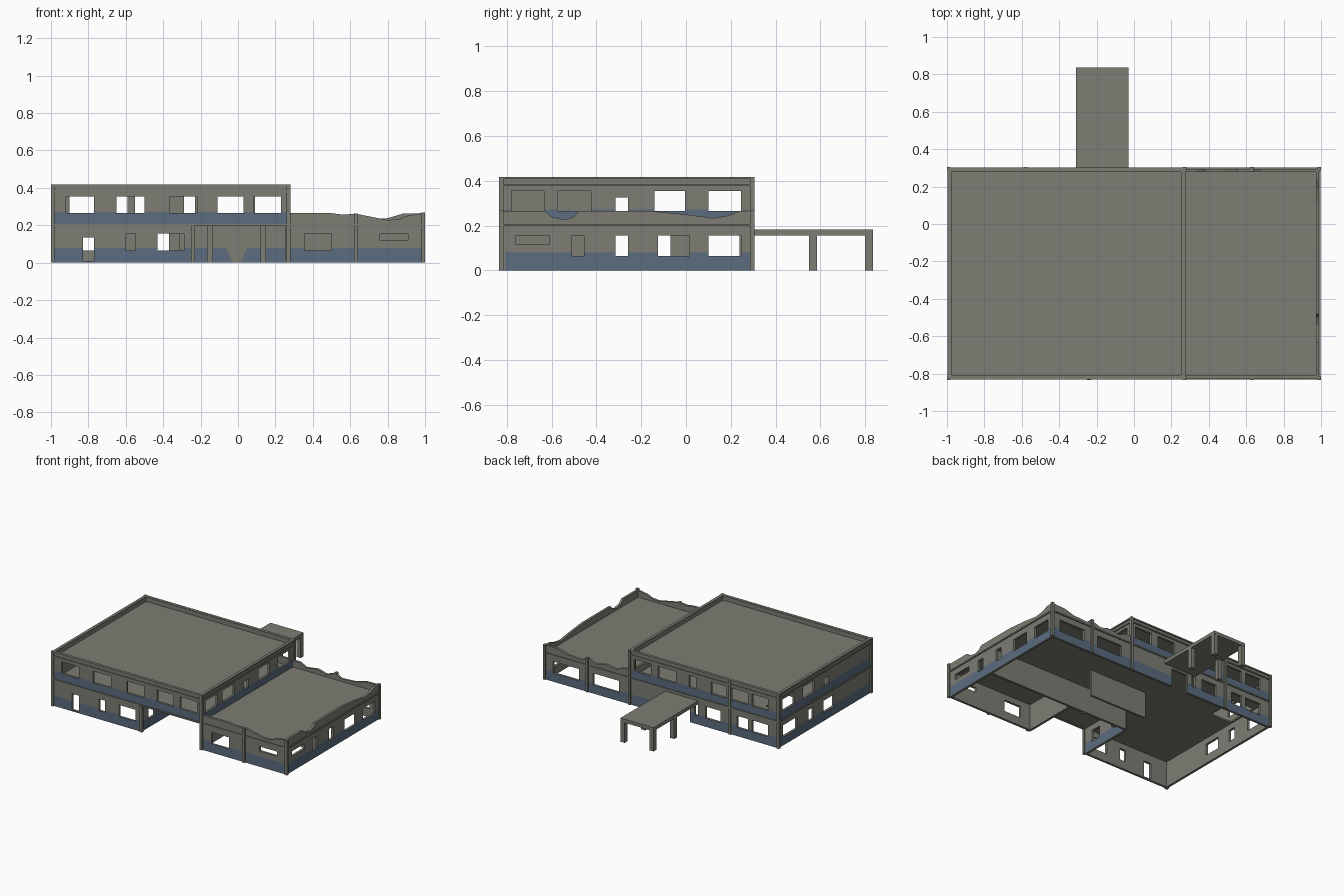
import bpy, bmesh

if "Cube" in bpy.data.objects:
    bpy.data.objects.remove(bpy.data.objects["Cube"])


def material(name, rgb):
    m = bpy.data.materials.new(name)
    m.diffuse_color = (*rgb, 1)
    m.use_nodes = True
    m.node_tree.nodes["Principled BSDF"].inputs["Base Color"].default_value = m.diffuse_color
    return m


BLUE = material("faded blue paint", (0.105, 0.15, 0.215))
GRAY = material("weathered concrete", (0.205, 0.205, 0.175))
T = 0.018  # wall thickness


def finish(name, bm, mats):
    me = bpy.data.meshes.new(name)
    bm.to_mesh(me)
    bm.free()
    ob = bpy.data.objects.new(name, me)
    bpy.context.collection.objects.link(ob)
    for m in mats:
        me.materials.append(m)
    return ob


def box(name, x0, x1, y0, y1, z0, z1, mat=GRAY):
    bm = bmesh.new()
    bmesh.ops.create_cube(bm, size=1)
    for v in bm.verts:
        v.co = ((x0 if v.co.x < 0 else x1), (y0 if v.co.y < 0 else y1), (z0 if v.co.z < 0 else z1))
    return finish(name, bm, [mat])


def panel(name, axis, side, c, a0, a1, b0, b1, holes=(), band=-9, thick=T):
    """Pierced plate normal to an axis; outer face at c, blue below the band."""
    us = sorted({a0, a1, *[h[0] for h in holes], *[h[1] for h in holes]})
    vs = sorted({b0, b1, *[h[2] for h in holes], *[h[3] for h in holes]} | ({band} if band > b0 else set()))
    place = {"x": lambda u, v: (c, u, v), "y": lambda u, v: (u, c, v), "z": lambda u, v: (u, v, c)}[axis]
    bm = bmesh.new()
    grid = {(u, v): bm.verts.new(place(u, v)) for u in us for v in vs}
    for u, u2 in zip(us, us[1:]):
        for v, v2 in zip(vs, vs[1:]):
            mu, mv = (u + u2) / 2, (v + v2) / 2
            if any(h[0] < mu < h[1] and h[2] < mv < h[3] for h in holes):
                continue
            f = bm.faces.new([grid[k] for k in ((u, v), (u2, v), (u2, v2), (u, v2))])
            f.normal_update()
            if getattr(f.normal, axis) * side < 0:
                f.normal_flip()
            f.material_index = 0 if mv < band else 1
    loose = [v for v in bm.verts if not v.link_faces]
    bmesh.ops.delete(bm, geom=loose, context='VERTS')
    ob = finish(name, bm, [BLUE, GRAY])
    s = ob.modifiers.new("thickness", 'SOLIDIFY')
    s.thickness, s.offset = thick, -1
    s.material_offset = s.material_offset_rim = 1  # inner side stays concrete
    return ob


def profile(name, axis, c0, c1, pts):
    """Outline in a vertical plane, extruded from c0 to c1 along the axis."""
    bm = bmesh.new()
    vs = [bm.verts.new((c0, u, z) if axis == "x" else (u, c0, z)) for u, z in pts]
    f = bm.faces.new(vs)
    r = bmesh.ops.extrude_face_region(bm, geom=[f])
    d = (c1 - c0, 0, 0) if axis == "x" else (0, c1 - c0, 0)
    bmesh.ops.translate(bm, vec=d, verts=[g for g in r["geom"] if isinstance(g, bmesh.types.BMVert)])
    bmesh.ops.recalc_face_normals(bm, faces=bm.faces)
    return finish(name, bm, [GRAY])


def row(spans, z0, z1):
    return [(a, b, z0, z1) for a, b in spans]


L, R, F, B, M = -0.99, 0.99, -0.825, 0.295, 0.27  # outer wall planes and step
G0, G1, U0, U1 = 0.065, 0.155, 0.265, 0.355       # window heights
E = 0.08                                         # ground paint line
P = 0.272                                        # upper paint line

# Ground floor outer walls
panel("front_wall_left", "y", -1, F, L, -0.24, 0, 0.2,
      [(-0.83, -0.77, 0.01, 0.135)] + row([(-0.6, -0.55), (-0.43, -0.29)], G0, G1), E)
panel("front_wall_right", "y", -1, F, 0.26, R, 0, 0.2,
      [(0.355, 0.5, G0, G1), (0.76, 0.91, 0.12, G1)], E)
panel("right_wall", "x", 1, R, F, B, 0, 0.2,
      [(-0.76, -0.61, 0.115, G1)] + row([(-0.51, -0.455), (-0.315, -0.26), (-0.125, 0.015), (0.1, 0.245)], G0, G1), E)
panel("left_wall", "x", -1, L, F, B, 0, 0.2,
      row([(-0.38, -0.25), (-0.13, -0.07), (0.07, 0.24)], G0, G1), E)
panel("back_wall", "y", 1, B, L, R, 0, 0.2,
      row([(-0.9, -0.765), (-0.73, -0.64), (-0.5, -0.37), (-0.31, -0.28), (0.36, 0.58), (0.7, 0.92)], G0, G1)
      + [(-0.24, -0.1, 0, 0.14)], E)

# Recessed front entrance and inner walls
panel("recess_left_wall", "x", 1, -0.24, F, -0.39, 0, 0.2, [(-0.74, -0.66, G0, G1)], E)
panel("recess_right_wall", "x", -1, 0.25, F, -0.39, 0, 0.2, (), E)
panel("recess_back_wall", "y", -1, -0.39, -0.24, 0.25, 0, 0.2, (), E)
panel("inner_wall", "y", -1, -0.39, 0.25, R - T, 0, 0.2)
panel("hall_wall", "y", -1, -0.18, -0.24, 0.25, 0, 0.2)
for x in (-0.15, 0.135):
    box("recess_pilaster", x - 0.015, x + 0.015, -0.41, -0.385, 0, 0.2)
profile("bare_paint_patch", "y", -0.394, -0.389,
        [(-0.025, 0), (0.01, 0), (0.03, 0.03), (0.035, 0.06), (0.055, 0.081), (-0.07, 0.081), (-0.05, 0.06), (-0.045, 0.03)])

# Upper floor walls
panel("upper_front_wall", "y", -1, F, L, M, 0.2, 0.415,
      row([(-0.92, -0.77), (-0.65, -0.5), (-0.365, -0.22), (-0.11, 0.03), (0.085, 0.23)], U0, U1), P)
panel("upper_back_wall", "y", 1, B, L, M, 0.2, 0.415,
      row([(-0.9, -0.765), (-0.73, -0.59), (-0.55, -0.42), (-0.29, -0.23), (-0.12, 0.03), (0.09, 0.235)], U0, U1), P)
panel("upper_right_wall", "x", 1, M, F, B, 0.2, 0.415,
      row([(-0.78, -0.635), (-0.575, -0.425), (-0.14, -0.005), (0.1, 0.245)], U0, U1)
      + [(-0.315, -0.26, U0, 0.325)], P)
panel("upper_left_wall", "x", -1, L, F, B, 0.2, 0.415,
      row([(-0.14, 0.0), (0.1, 0.245)], U0, U1) + [(-0.315, -0.26, U0, 0.325)], P)

# Floor slab with stair opening, and roof
panel("floor_slab", "z", 1, 0.212, L + 0.005, R - 0.005, F + 0.005, B - 0.005,
      [(-0.96, -0.78, -0.1, 0.15)], thick=0.012)
box("upper_roof", L + 0.005, M - 0.005, F + 0.005, B - 0.005, 0.37, 0.382)

# Broken parapets of the low wing
profile("front_parapet", "y", F, F + T,
        [(M, 0.2), (R, 0.2), (R, 0.265), (0.9, 0.25), (0.86, 0.232), (0.8, 0.228), (0.63, 0.262),
         (0.56, 0.257), (0.5, 0.265), (M, 0.265)])
profile("back_parapet", "y", B - T, B,
        [(M, 0.2), (R, 0.2), (R, 0.265), (0.88, 0.262), (0.8, 0.238), (0.68, 0.23), (0.63, 0.258),
         (0.55, 0.23), (0.48, 0.25), (0.38, 0.235), (0.33, 0.262), (M, 0.262)])
profile("right_parapet", "x", R - T, R,
        [(F, 0.2), (B, 0.2), (B, 0.265), (0.24, 0.265), (0.19, 0.245), (0.12, 0.233), (0.0, 0.25),
         (-0.16, 0.265), (-0.48, 0.265), (-0.5, 0.24), (-0.54, 0.226), (-0.6, 0.238), (-0.63, 0.265), (F, 0.265)])


# Ledges running around the walls
def ledge(name, x0, x1, z0, z1, w=0.022, o=0.007):
    box(name + "_front", x0 - o, x1 + o, F - o, F - o + w, z0, z1)
    box(name + "_back", x0 - o, x1 + o, B + o - w, B + o, z0, z1)
    box(name + "_left", x0 - o, x0 - o + w, F - o + w, B + o - w, z0, z1)
    box(name + "_right", x1 + o - w, x1 + o, F - o + w, B + o - w, z0, z1)


ledge("floor_ledge", L, R, 0.198, 0.208)
ledge("cornice", L, M, 0.376, 0.386)
ledge("roof_cap", L, M, 0.407, 0.417)

# Columns at corners and along the walls
for x, z in ((L, 0.418), (M, 0.418), (R, 0.268)):
    for y in (F, B):
        box("corner_column", x - 0.01, x + 0.01, y - 0.01, y + 0.01, 0, z)
box("recess_column", -0.25, -0.23, F - 0.01, F + 0.01, 0, 0.2)
box("front_pilaster", 0.62, 0.64, F - 0.01, F + 0.012, 0, 0.262)
box("back_pilaster", -0.59, -0.57, B - 0.012, B + 0.01, 0, 0.415)
box("back_pilaster_low", 0.62, 0.64, B - 0.012, B + 0.01, 0, 0.262)

# Rear canopy on legs
box("canopy_roof", -0.31, -0.03, B, 0.836, 0.155, 0.182)
for x in (-0.31, -0.065):
    for y in (0.55, 0.8):
        box("canopy_leg", x, x + 0.035, y, y + 0.035, 0, 0.156)
